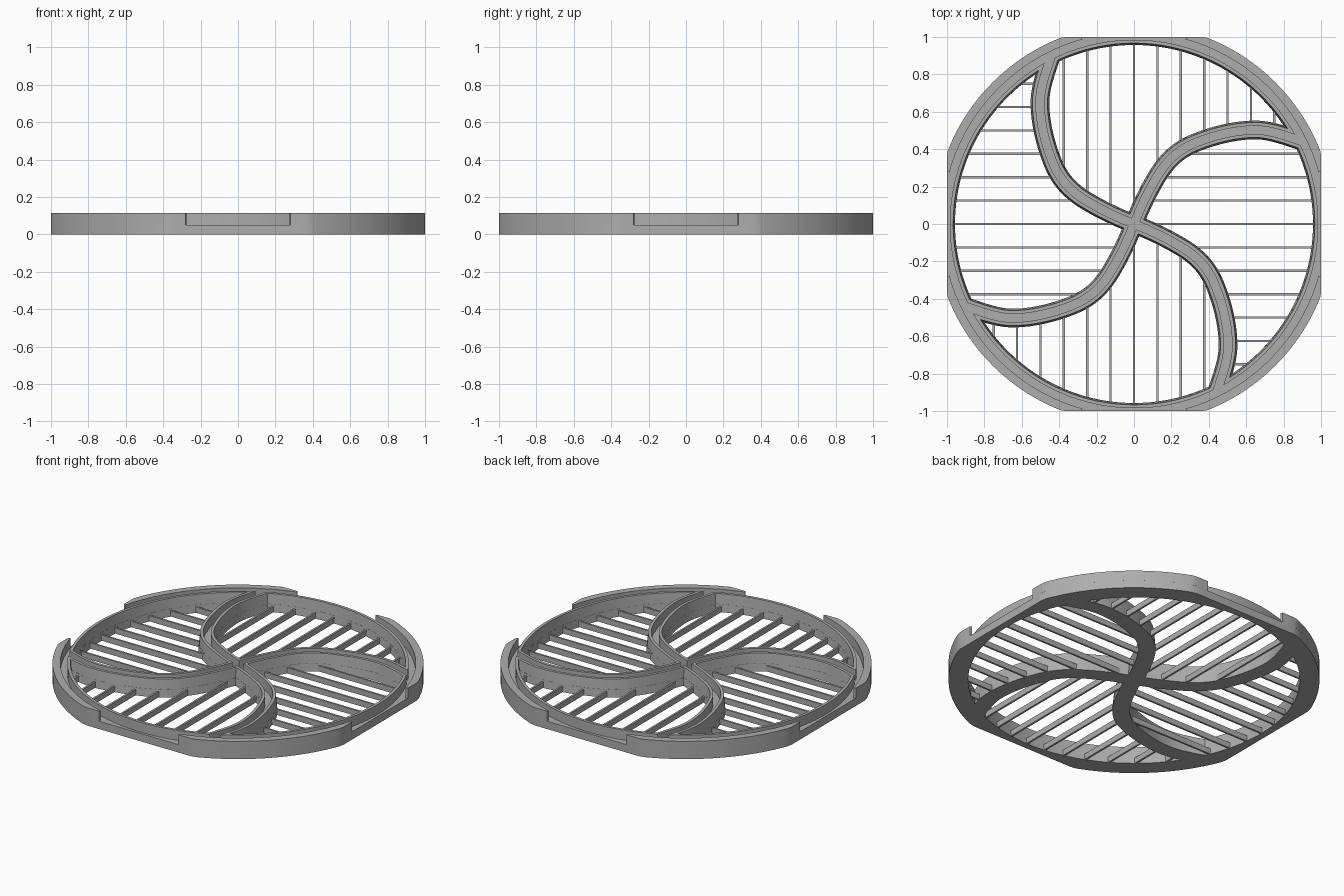
import bpy, bmesh, math
from mathutils import Vector, Matrix
from mathutils.geometry import intersect_line_line_2d, interpolate_bezier

if "Cube" in bpy.data.objects:
    bpy.data.objects.remove(bpy.data.objects["Cube"], do_unlink=True)

HEIGHT, FLOOR = 0.113, 0.05
OUTER, LIP_IN, INNER = 1.07, 1.025, 0.957
HALF_SPOKE = 0.05

gray = bpy.data.materials.new("light gray plastic")
gray.use_nodes = True
gray.diffuse_color = (0.42, 0.42, 0.42, 1)
gray.node_tree.nodes["Principled BSDF"].inputs["Base Color"].default_value = gray.diffuse_color


def finish(name, bm):
    bmesh.ops.recalc_face_normals(bm, faces=bm.faces)
    mesh = bpy.data.meshes.new(name)
    bm.to_mesh(mesh)
    bm.free()
    mesh.materials.append(gray)
    obj = bpy.data.objects.new(name, mesh)
    bpy.context.collection.objects.link(obj)
    smooth(obj)
    return obj


def smooth(obj):
    bpy.ops.object.select_all(action='DESELECT')
    obj.select_set(True)
    bpy.context.view_layer.objects.active = obj
    bpy.ops.object.shade_smooth_by_angle(angle=math.radians(30))


def polar(r, a):
    return Vector((r * math.cos(a), r * math.sin(a)))


def outline_radius(a):
    # circle trimmed flat on four sides
    return min(OUTER, 1 / max(abs(math.cos(a)), abs(math.sin(a))))


# Curved centre line of one spoke, from the hub to past the ring
def spoke_path():
    knots = [Vector(p) for p in [(0, 0), (0.115, 0.24), (0.33, 0.435), (0.66, 0.503), (1.08, 0.37)]]
    tans = [Vector(p) for p in [(0.03, 0.075), (0.055, 0.095), (0.1, 0.04), (0.11, -0.002), (0.1, -0.04)]]
    pts = []
    for i in range(len(knots) - 1):
        seg = interpolate_bezier(knots[i], knots[i] + tans[i], knots[i + 1] - tans[i + 1], knots[i + 1], 13)
        pts += [Vector(p[:2]) for p in seg[:-1]]
    return pts + [knots[-1]]


PATH = spoke_path()


def spoke_edge(offset):
    edge = []
    for i, p in enumerate(PATH):
        t = (PATH[min(i + 1, len(PATH) - 1)] - PATH[max(i - 1, 0)]).normalized()
        edge.append(p + Vector((-t.y, t.x)) * offset)
    return edge


def resample(pts, n):
    lengths = [0]
    for a, b in zip(pts, pts[1:]):
        lengths.append(lengths[-1] + (b - a).length)
    out, j = [], 0
    for i in range(n):
        s = lengths[-1] * i / (n - 1)
        while j < len(pts) - 2 and lengths[j + 1] < s:
            j += 1
        f = (s - lengths[j]) / max(lengths[j + 1] - lengths[j], 1e-9)
        out.append(pts[j].lerp(pts[j + 1], min(f, 1)))
    return out


def clip_to_circle(pts, radius):
    out = []
    for a, b in zip(pts, pts[1:]):
        out.append(a)
        if b.length >= radius:
            lo, hi = 0.0, 1.0
            for _ in range(30):
                mid = (lo + hi) / 2
                lo, hi = (mid, hi) if a.lerp(b, mid).length < radius else (lo, mid)
            return out + [a.lerp(b, lo)]
    return out


# Outline of the opening between two neighbouring spokes, grown by d
def opening(d, quarter):
    radius = INNER + d
    turn = Matrix.Rotation(math.pi / 2, 2)
    lower = spoke_edge(HALF_SPOKE - d)
    upper = [turn @ p for p in spoke_edge(d - HALF_SPOKE)]

    def meet():
        for i in range(len(lower) - 1):
            for j in range(len(upper) - 1):
                hit = intersect_line_line_2d(lower[i], lower[i + 1], upper[j], upper[j + 1])
                if hit:
                    return i, j, Vector(hit)
        return 0, 0, (lower[0] + upper[0]) / 2

    i, j, corner = meet()
    low = clip_to_circle([corner] + lower[i + 1:], radius)
    up = clip_to_circle([corner] + upper[j + 1:], radius)
    a0 = math.atan2(low[-1].y, low[-1].x)
    a1 = math.atan2(up[-1].y, up[-1].x)
    arc = [polar(radius, a0 + (a1 - a0) * k / 36) for k in range(37)]
    loop = resample(low, 40) + arc[1:-1] + resample(up, 40)[::-1][:-1]
    spin = Matrix.Rotation(quarter * math.pi / 2, 2)
    return [spin @ p for p in loop]


# Base plate: trimmed disc with four openings
curve = bpy.data.curves.new("base_plate", 'CURVE')
curve.dimensions, curve.fill_mode, curve.extrude = '2D', 'BOTH', FLOOR / 2
rim_points = []
for k in range(180):
    a = 2 * math.pi * k / 180
    rim_points.append(polar(outline_radius(a), a))
for loop in [rim_points] + [opening(0.004, q) for q in range(4)]:
    spline = curve.splines.new('POLY')
    spline.points.add(len(loop) - 1)
    for point, p in zip(spline.points, loop):
        point.co = (p.x, p.y, 0, 1)
    spline.use_cyclic_u = True
plate = bpy.data.objects.new("base_plate", curve)
bpy.context.collection.objects.link(plate)
plate.location.z = FLOOR / 2
plate.select_set(True)
bpy.context.view_layer.objects.active = plate
bpy.ops.object.convert(target='MESH')
plate = bpy.context.view_layer.objects.active
plate.data.materials.clear()
plate.data.materials.append(gray)
smooth(plate)


def bridge(bm, rows, closed):
    # rows of matching points joined into a closed cross-section
    verts = [[bm.verts.new(p) for p in row] for row in rows]
    n = len(verts[0])
    for r in range(len(rows)):
        a, b = verts[r], verts[(r + 1) % len(rows)]
        for i in range(n if closed else n - 1):
            k = (i + 1) % n
            bm.faces.new((a[i], a[k], b[k], b[i]))
    if not closed:
        bm.faces.new([row[0] for row in verts])
        bm.faces.new([row[-1] for row in verts])


def at_height(loop, z):
    return [(p.x, p.y, z) for p in loop]


sides = ["back", "right", "front", "left"]
corners = ["back_left", "back_right", "front_right", "front_left"]
sides[1], sides[3] = sides[3], sides[1]
sides = ["back", "right", "front", "left"]
for q in range(4):
    # Raised tapered rim round each opening
    bm = bmesh.new()
    profile = [(0, 0), (0.01, HEIGHT), (0.028, HEIGHT), (0.028, 0)]
    bridge(bm, [at_height(opening(d, q), z) for d, z in profile], True)
    finish(sides[q] + "_opening_rim", bm)

    # Outer lip on each corner, leaving notches in the flat sides
    start = math.atan2(0.28, 1.0)
    angles = [q * math.pi / 2 + start + (math.pi / 2 - 2 * start) * k / 40 for k in range(41)]
    outer = [polar(outline_radius(a), a) for a in angles]
    inner = [polar(LIP_IN, a) for a in angles]
    bm = bmesh.new()
    bridge(bm, [at_height(outer, FLOOR), at_height(outer, HEIGHT),
                at_height(inner, HEIGHT), at_height(inner, FLOOR)], False)
    finish(corners[q] + "_lip", bm)

    # Thin parallel slats across each opening
    loop = opening(0.008, q)
    axis = q % 2
    bm = bmesh.new()
    for k in range(-7, 8):
        c = k * 0.125 + 1e-5
        hits = []
        for a, b in zip(loop, loop[1:] + loop[:1]):
            if (a[axis] - c) * (b[axis] - c) < 0:
                f = (c - a[axis]) / (b[axis] - a[axis])
                hits.append(a.lerp(b, f)[1 - axis])
        hits.sort()
        for lo, hi in zip(hits[::2], hits[1::2]):
            size, centre = [0.012] * 2, [c, c]
            size[1 - axis], centre[1 - axis] = hi - lo, (hi + lo) / 2
            move = Matrix.Translation((centre[0], centre[1], 0.019))
            bmesh.ops.create_cube(bm, size=1, matrix=move @ Matrix.Diagonal((size[0], size[1], 0.036, 1)))
    finish(sides[q] + "_slats", bm)
